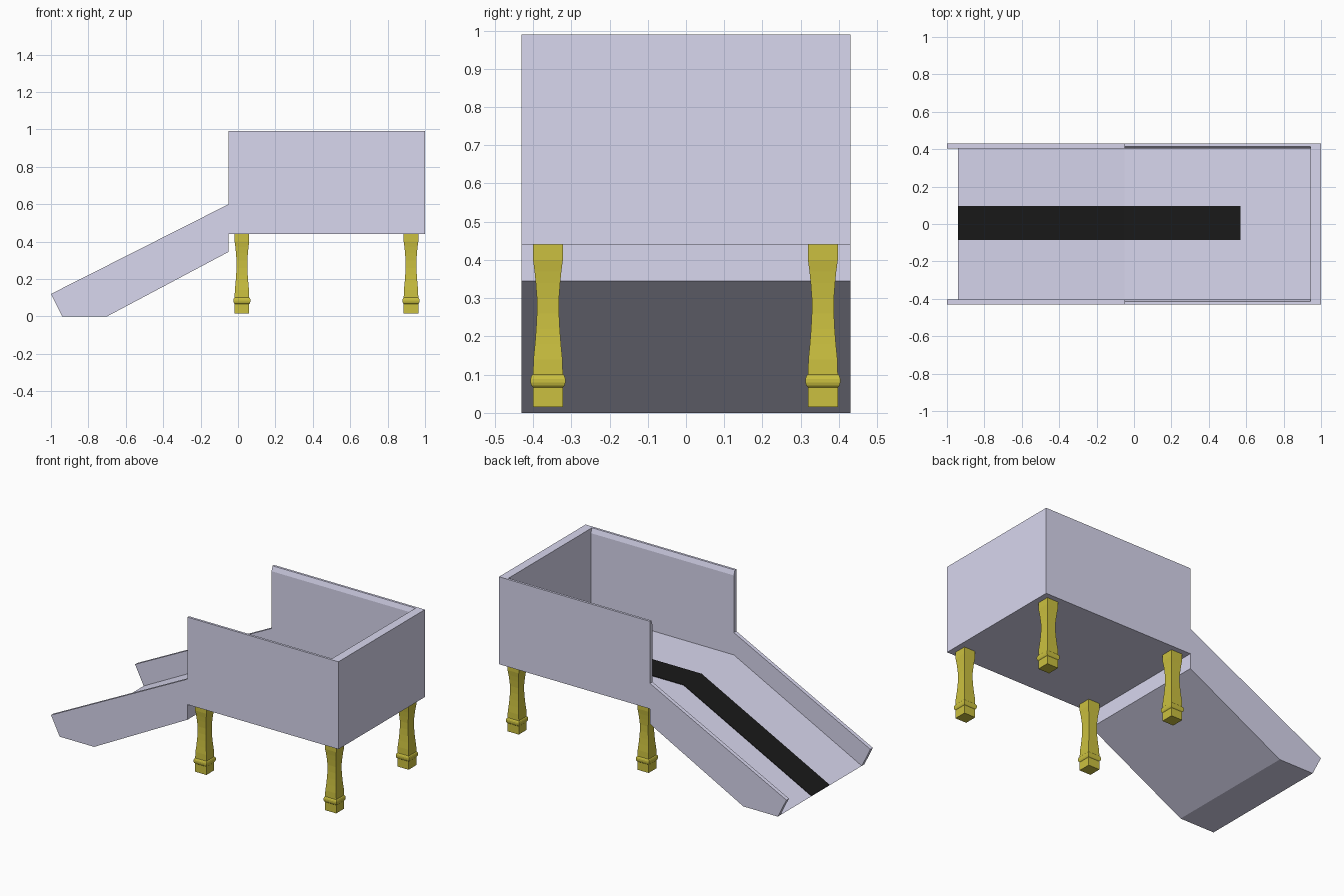
import bpy, bmesh

if "Cube" in bpy.data.objects:
    bpy.data.objects.remove(bpy.data.objects["Cube"])


def material(name, rgb):
    m = bpy.data.materials.new(name)
    m.diffuse_color = (*rgb, 1)
    m.use_nodes = True
    m.node_tree.nodes["Principled BSDF"].inputs["Base Color"].default_value = m.diffuse_color
    return m


LAVENDER = material("lavender", (0.69, 0.68, 0.86))
GOLD = material("dark_gold", (0.6, 0.53, 0.05))
BLACK = material("black", (0.01, 0.01, 0.01))


def finish(bm, name, mat):
    bmesh.ops.recalc_face_normals(bm, faces=bm.faces)
    mesh = bpy.data.meshes.new(name)
    bm.to_mesh(mesh)
    bm.free()
    mesh.materials.append(mat)
    ob = bpy.data.objects.new(name, mesh)
    bpy.context.collection.objects.link(ob)
    return ob


def prism(profile, y0, y1):
    """Extrude an x-z outline from y0 to y1."""
    bm = bmesh.new()
    face = bm.faces.new([bm.verts.new((x, y0, z)) for x, z in profile])
    ext = bmesh.ops.extrude_face_region(bm, geom=[face])
    verts = [v for v in ext["geom"] if isinstance(v, bmesh.types.BMVert)]
    bmesh.ops.translate(bm, vec=(0, y1 - y0, 0), verts=verts)
    return bm


W, INNER, BEND = 0.43, 0.405, -0.05

# side walls: box side plus ramp side, with a sloped inner top edge
bm = prism([(BEND, 0.99), (1, 0.99), (1, 0.44), (BEND, 0.44), (BEND, 0.345),
            (-0.70, 0), (-0.94, 0), (-1, 0.12), (BEND, 0.60)], INNER, W)
bmesh.ops.recalc_face_normals(bm, faces=bm.faces)
cut = bmesh.ops.bisect_plane(bm, geom=bm.verts[:] + bm.edges[:] + bm.faces[:],
                             plane_co=(0, INNER, 0.96), plane_no=(0, -0.03, 0.01),
                             clear_outer=True)
edges = [e for e in cut["geom_cut"] if isinstance(e, bmesh.types.BMEdge)]
bmesh.ops.edgeloop_fill(bm, edges=edges)
walls = finish(bm, "side_walls", LAVENDER)
mirror = walls.modifiers.new("mirror", 'MIRROR')
mirror.use_axis = (False, True, False)

# end wall
finish(prism([(0.945, 0.44), (1, 0.44), (1, 0.99), (0.945, 0.99)], -0.416, 0.416),
       "end_wall", LAVENDER)

# floor of the box running down into the ramp
finish(prism([(-0.94, 0), (-0.70, 0), (BEND, 0.345), (BEND, 0.44), (0.945, 0.44),
              (0.945, 0.46), (BEND, 0.46)], -INNER, INNER), "floor_and_ramp", LAVENDER)

# black runner strip
finish(prism([(-0.938, 0.001), (-0.94, 0.004), (BEND, 0.464), (0.57, 0.464),
              (0.57, 0.458), (BEND, 0.458)], -0.085, 0.095), "runner_strip", BLACK)

# legs: square sections stacked up as (height, half width)
LEG = [(0.015, 0.039), (0.067, 0.039), (0.071, 0.043), (0.079, 0.0455), (0.089, 0.0455),
       (0.097, 0.043), (0.101, 0.039), (0.14, 0.038), (0.18, 0.034), (0.22, 0.031),
       (0.26, 0.029), (0.30, 0.029), (0.34, 0.032), (0.37, 0.035), (0.40, 0.039), (0.44, 0.039)]


def leg(name, cx, cy):
    bm = bmesh.new()
    rings = [[bm.verts.new((cx + sx * r, cy + sy * r, z))
              for sx, sy in ((-1, -1), (1, -1), (1, 1), (-1, 1))] for z, r in LEG]
    for a, b in zip(rings, rings[1:]):
        for i in range(4):
            j = (i + 1) % 4
            bm.faces.new((a[i], a[j], b[j], b[i]))
    bm.faces.new(rings[0])
    bm.faces.new(rings[-1])
    finish(bm, name, GOLD)


for xn, x in (("left", 0.021), ("right", 0.925)):
    for yn, y in (("front", -0.361), ("back", 0.358)):
        leg(f"{yn}_{xn}_leg", x, y)
